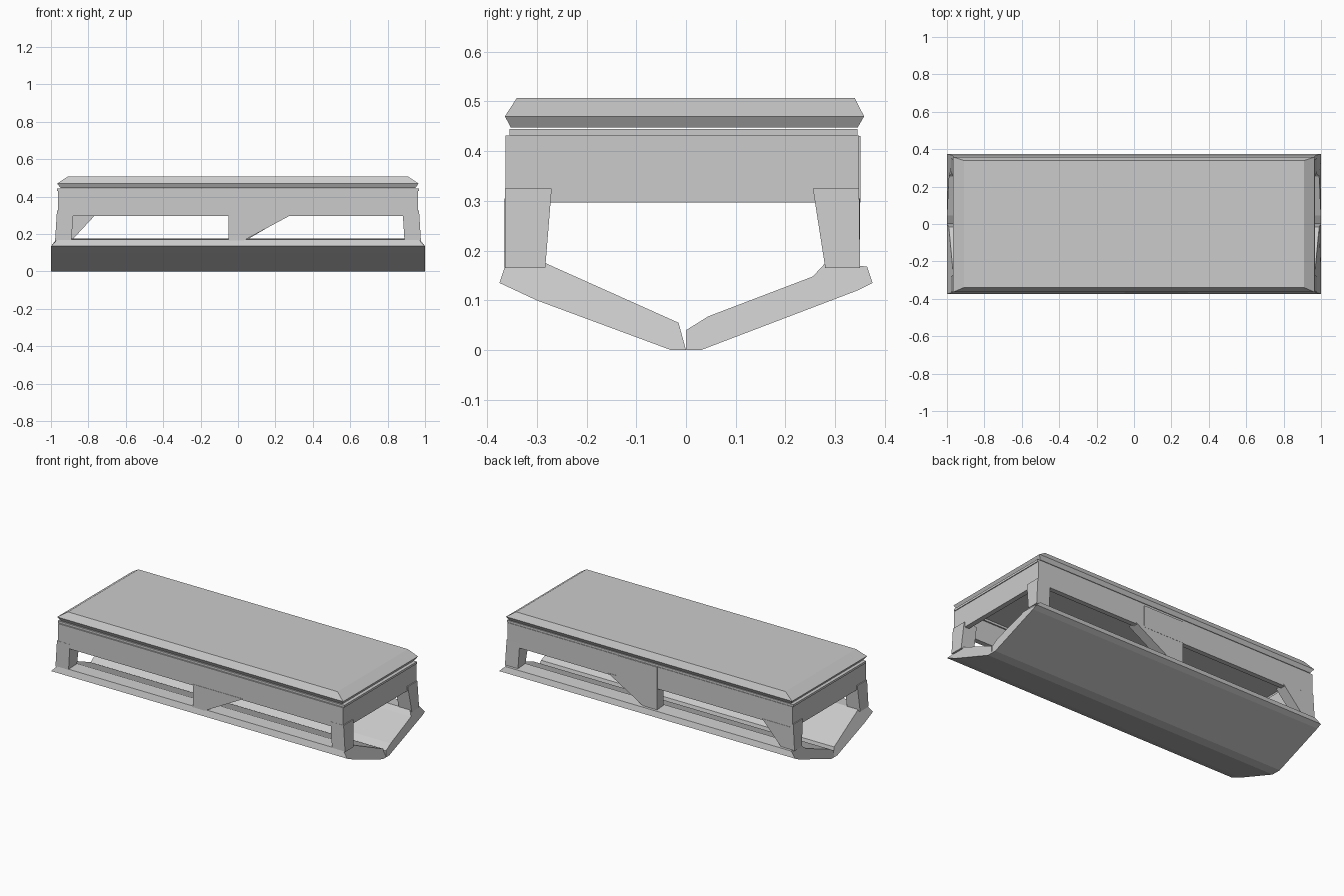
import bpy

if "Cube" in bpy.data.objects:
    bpy.data.objects.remove(bpy.data.objects["Cube"])


def make(name, verts, faces):
    import bmesh
    me = bpy.data.meshes.new(name)
    me.from_pydata(verts, [], faces)
    bm = bmesh.new()
    bm.from_mesh(me)
    bmesh.ops.recalc_face_normals(bm, faces=bm.faces)
    bm.to_mesh(me)
    bm.free()
    ob = bpy.data.objects.new(name, me)
    bpy.context.collection.objects.link(ob)
    return ob


def loft(name, rings):
    """Join equal-sized point rings and cap both ends."""
    n = len(rings[0])
    faces = [(r * n + i, r * n + (i + 1) % n, (r + 1) * n + (i + 1) % n, (r + 1) * n + i)
             for r in range(len(rings) - 1) for i in range(n)]
    faces += [tuple(range(n)), tuple(range((len(rings) - 1) * n, len(rings) * n))]
    return make(name, [p for r in rings for p in r], faces)


def stack(name, *levels):
    """Stacked rectangles given as (x0, x1, y0, y1, z)."""
    return loft(name, [[(a, c, z), (b, c, z), (b, d, z), (a, d, z)]
                       for a, b, c, d, z in levels])


def box(name, x0, x1, y0, y1, z0, z1):
    return stack(name, (x0, x1, y0, y1, z0), (x0, x1, y0, y1, z1))


def frame(name, x, y0, y1, z0, z1, t):
    """Four boards around a rectangle."""
    box(name + "_front", -x, x, y0, y0 + t, z0, z1)
    box(name + "_back", -x, x, y1 - t, y1, z0, z1)
    box(name + "_left", -x, -x + t, y0 + t, y1 - t, z0, z1)
    box(name + "_right", x - t, x, y0 + t, y1 - t, z0, z1)


# Bevelled top slab
stack("top_slab",
      (-0.95, 0.95, -0.352, 0.345, 0.447),
      (-0.967, 0.965, -0.364, 0.358, 0.47),
      (-0.91, 0.91, -0.34, 0.339, 0.507))

# Hollow apron and thin trim under the slab
frame("apron", 0.962, -0.363, 0.348, 0.297, 0.431, 0.03)
frame("trim", 0.967, -0.355, 0.345, 0.431, 0.444, 0.03)

# V-shaped lower panels: profile points (y, z, half length in x)
front = [(0, 0, 1), (-0.03, 0, 1), (-0.30, 0.1, 1), (-0.375, 0.135, 1),
         (-0.363, 0.171, 0.965), (-0.283, 0.175, 0.965), (-0.015, 0.055, 0.99)]
back = [(0, 0, 1), (0.03, 0, 1), (0.345, 0.12, 1), (0.375, 0.135, 1),
        (0.364, 0.168, 0.965), (0.28, 0.175, 0.965), (0.255, 0.148, 0.99),
        (0.045, 0.068, 1), (0, 0.04, 1)]
for name, prof in (("front_lower_panel", front), ("back_lower_panel", back)):
    loft(name, [[(s * h, y, z) for y, z, h in prof] for s in (-1, 1)])

# Corner legs, tapering downward
for side, s in (("left", -1), ("right", 1)):
    for end, low, high in (("front", (-0.364, -0.283), (-0.364, -0.27)),
                           ("back", (0.28, 0.35), (0.255, 0.348))):
        xl = sorted((s * 0.89, s * 0.978))
        xh = sorted((s * 0.88, s * 0.968))
        stack(f"{end}_{side}_leg", (*xl, *low, 0.165), (*xh, *high, 0.325))

# Middle legs and corner brace, each slanted on the +x side
for name, x0, xb, xt, y0, y1, z1 in (
        ("front_middle_leg", -0.05, 0.03, 0.29, -0.365, -0.31, 0.305),
        ("back_middle_leg", -0.05, 0.04, 0.28, 0.29, 0.35, 0.305),
        ("back_left_brace", -0.95, -0.89, -0.76, 0.285, 0.35, 0.305)):
    stack(name, (x0, xb, y0, y1, 0.165), (x0, xt, y0, y1, z1))

# Raised plate over the back middle leg
box("back_middle_plate", -0.05, 0.22, 0.33, 0.351, 0.297, 0.43)
